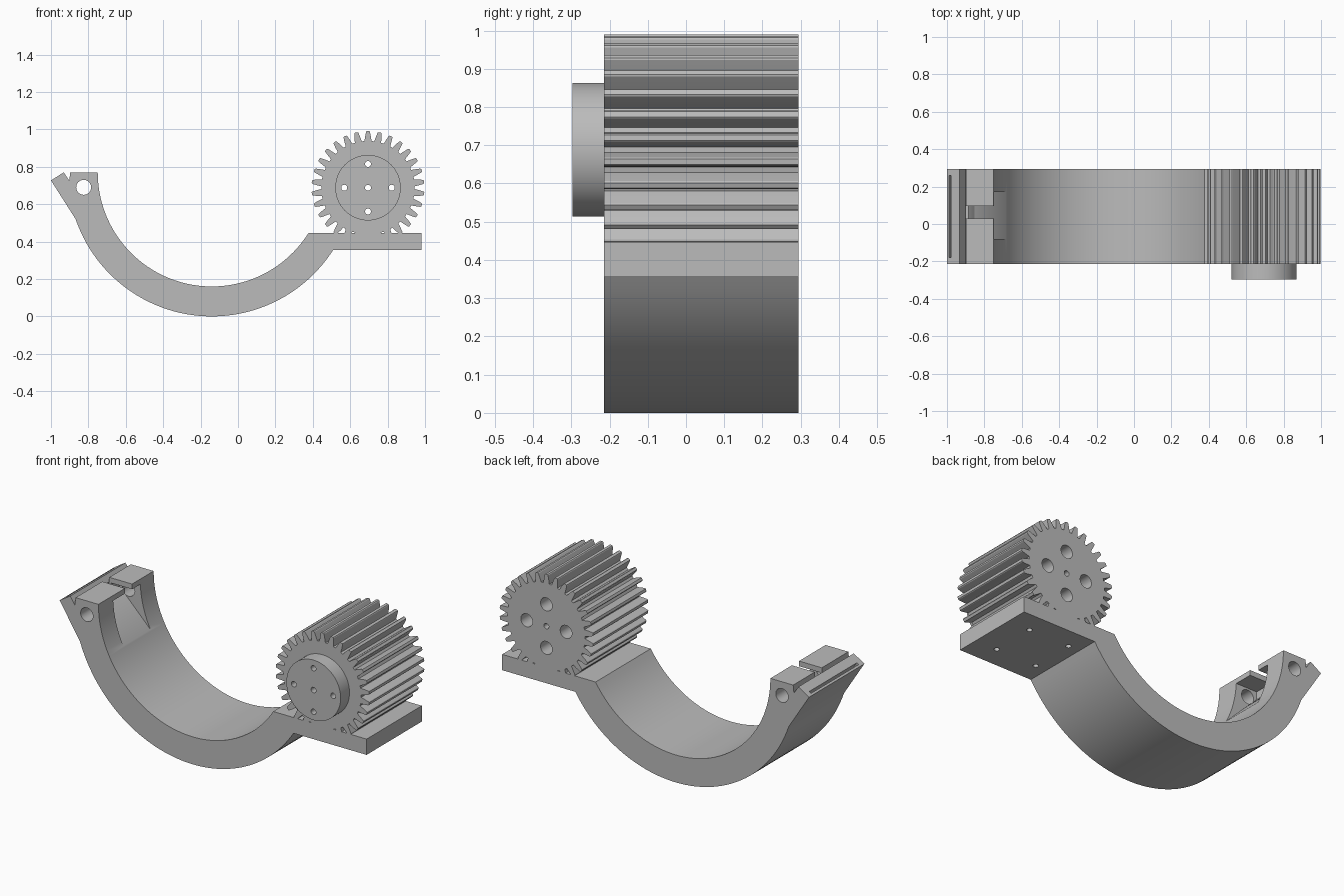
import bpy, bmesh, math
from math import sin, cos, pi
from mathutils import Matrix, Vector

cube = bpy.data.objects.get("Cube")
if cube:
    bpy.data.objects.remove(cube, do_unlink=True)

FRONT, BACK = -0.215, 0.294          # body faces
GX, GZ, GR = 0.695, 0.688, 0.302     # gear centre and tip radius
AX, AZ, R_IN, R_OUT = -0.14, 0.77, 0.61, 0.77   # cradle arc

grey = bpy.data.materials.new("plain grey")
grey.use_nodes = True
grey.diffuse_color = (0.5, 0.5, 0.5, 1)
grey.node_tree.nodes["Principled BSDF"].inputs["Base Color"].default_value = (0.5, 0.5, 0.5, 1)


def extrude(name, points, y0, y1):
    """Solid from an x-z outline, extruded along y."""
    bm = bmesh.new()
    face = bm.faces.new([bm.verts.new((x, y0, z)) for x, z in points])
    new = bmesh.ops.extrude_face_region(bm, geom=[face])["geom"]
    bmesh.ops.translate(bm, vec=(0, y1 - y0, 0),
                        verts=[v for v in new if isinstance(v, bmesh.types.BMVert)])
    bmesh.ops.recalc_face_normals(bm, faces=bm.faces)
    mesh = bpy.data.meshes.new(name)
    bm.to_mesh(mesh)
    bm.free()
    mesh.materials.append(grey)
    obj = bpy.data.objects.new(name, mesh)
    bpy.context.collection.objects.link(obj)
    return obj


def arc(cx, cz, r, a0, a1, n):
    return [(cx + r * cos(a0 + (a1 - a0) * i / n), cz + r * sin(a0 + (a1 - a0) * i / n))
            for i in range(n + 1)]


def disc(name, x, z, r, y0, y1, n=32):
    return extrude(name, arc(x, z, r, 0, 2 * pi, n)[:-1], y0, y1)


def box(name, x0, x1, z0, z1, y0, y1):
    return extrude(name, [(x0, z0), (x1, z0), (x1, z1), (x0, z1)], y0, y1)


def activate(obj):
    bpy.ops.object.select_all(action='DESELECT')
    obj.select_set(True)
    bpy.context.view_layer.objects.active = obj


def combine(target, other, operation='DIFFERENCE'):
    activate(target)
    mod = target.modifiers.new("cut", 'BOOLEAN')
    mod.operation, mod.solver, mod.object = operation, 'EXACT', other
    bpy.ops.object.modifier_apply(modifier=mod.name)
    bpy.data.objects.remove(other, do_unlink=True)


def smooth(obj):
    activate(obj)
    bpy.ops.object.shade_smooth_by_angle(angle=math.radians(20))


# Cradle: arc, clamp lug with notch, and mounting plate in one outline
outer_end = -math.asin((AZ - 0.355) / R_OUT)
inner_end = -math.asin((AZ - 0.447) / R_IN)
outer_start = -pi + math.asin((AZ - 0.52) / R_OUT)
outline = arc(AX, AZ, R_OUT, outer_start, outer_end, 48)
outline += [(0.98, 0.355), (0.98, 0.447)]
outline += arc(AX, AZ, R_IN, inner_end, -pi, 48)
outline += [(-0.897, 0.77), (-0.902, 0.725), (-0.932, 0.77), (-1.0, 0.727)]
cradle = extrude("cradle", outline, FRONT, BACK)

# Clamp lug: inner pocket, strap slot, cross hole
pocket = [(-0.885, 0.695), (-0.60, 0.41), (-0.60, 0.74), (-0.885, 0.74)]
combine(cradle, extrude("pocket", pocket, -0.08, 0.17))
combine(cradle, box("slot", -0.9, -0.65, 0.70, 0.85, 0.03, 0.095))
combine(cradle, disc("cross_hole", -0.825, 0.69, 0.04, -0.4, 0.4))

# Thin groove in the slanted lip
lip = Vector((0.068, 0.043)).normalized()
down = Vector((lip.y, -lip.x))
mid = Vector((-1.0, 0.727)) + lip * 0.02
groove = [mid + lip * s * 0.007 + down * d for s, d in ((-1, -0.03), (1, -0.03), (1, 0.05), (-1, 0.05))]
combine(cradle, extrude("groove", groove, -0.18, 0.26))

# Screw holes through the plate
for x in (0.58, 0.84):
    for y in (-0.09, 0.17):
        hole = disc("screw_hole", 0, 0, 0.015, -0.2, 0.2, 16)
        hole.data.transform(Matrix.Translation((x, y, 0.4)) @ Matrix.Rotation(pi / 2, 4, 'X'))
        combine(cradle, hole)
smooth(cradle)

# Gear: tapered teeth around a rim, with a hub boss on the front
TEETH, ROOT = 30, 0.25
tooth = ((-0.076, ROOT), (-0.055, 0.275), (-0.036, GR - 0.004), (-0.024, GR),
         (0.024, GR), (0.036, GR - 0.004), (0.055, 0.275), (0.076, ROOT))
rim = []
for i in range(TEETH):
    a = pi / 2 + 2 * pi * i / TEETH
    rim += [(GX + r * cos(a + t), GZ + r * sin(a + t)) for t, r in tooth]
gear = extrude("gear", rim, FRONT, BACK)
combine(gear, disc("hub", GX, GZ, 0.175, -0.297, -0.1, 64), 'UNION')

# Gear bores: small through holes, wide counterbores from the back
combine(gear, disc("centre_bore", GX, GZ, 0.016, -0.4, 0.4, 20))
for i in range(4):
    x, z = GX + 0.127 * cos(i * pi / 2), GZ + 0.127 * sin(i * pi / 2)
    combine(gear, disc("bolt_hole", x, z, 0.016, -0.4, 0.4, 20))
    combine(gear, disc("counterbore", x, z, 0.038, -0.2, 0.4, 28))
smooth(gear)
